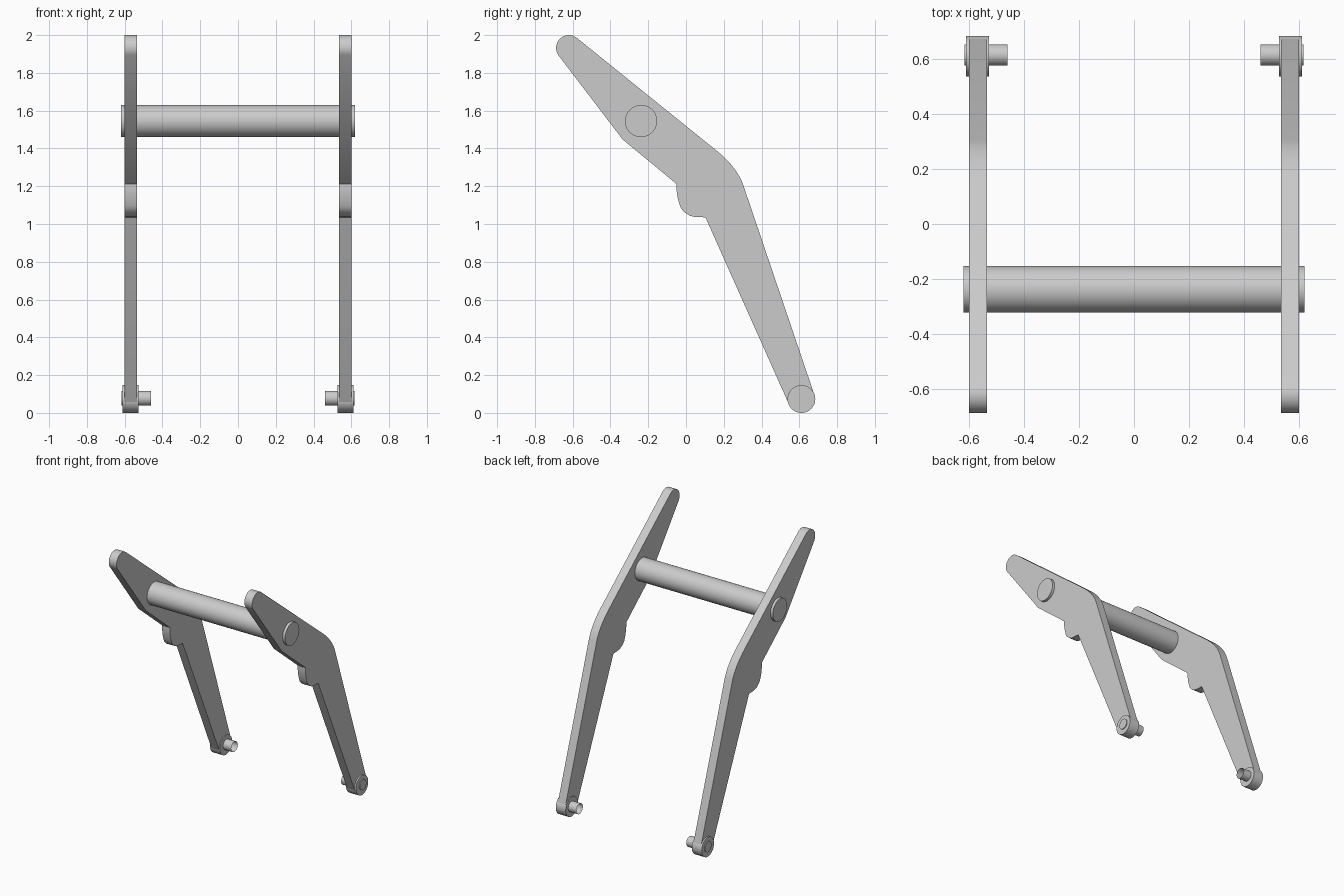
import bpy, bmesh
from math import cos, sin, radians, pi
from mathutils import Vector, Matrix

if "Cube" in bpy.data.objects:
    bpy.data.objects.remove(bpy.data.objects["Cube"])


def arc(cy, cz, r, a0, a1, n=14):
    angles = [radians(a0 + (a1 - a0) * i / n) for i in range(n + 1)]
    return [(cy + r * cos(a), cz + r * sin(a)) for a in angles]


def bezier(a, b, c, n=10):
    a, b, c = Vector(a), Vector(b), Vector(c)
    pts = []
    for i in range(n + 1):
        t = i / n
        pts.append(tuple(a * (1 - t) ** 2 + b * 2 * t * (1 - t) + c * t * t))
    return pts


def finish(bm, name):
    bmesh.ops.recalc_face_normals(bm, faces=bm.faces)
    mesh = bpy.data.meshes.new(name)
    bm.to_mesh(mesh)
    bm.free()
    ob = bpy.data.objects.new(name, mesh)
    bpy.context.collection.objects.link(ob)
    bpy.ops.object.select_all(action='DESELECT')
    ob.select_set(True)
    bpy.context.view_layer.objects.active = ob
    bpy.ops.object.shade_smooth_by_angle(angle=radians(30))
    return ob


def plate(name, outline, x0, x1):
    bm = bmesh.new()
    face = bm.faces.new([bm.verts.new((x0, y, z)) for y, z in outline])
    ext = bmesh.ops.extrude_face_region(bm, geom=[face], use_keep_orig=True)
    verts = [v for v in ext['geom'] if isinstance(v, bmesh.types.BMVert)]
    bmesh.ops.translate(bm, verts=verts, vec=(x1 - x0, 0, 0))
    return finish(bm, name)


def rod(name, x0, x1, y, z, r, open_inner=False):
    bm = bmesh.new()
    m = Matrix.Translation(((x0 + x1) / 2, y, z)) @ Matrix.Rotation(pi / 2, 4, 'Y')
    bmesh.ops.create_cone(bm, cap_ends=True, segments=48, radius1=r, radius2=r,
                          depth=abs(x1 - x0), matrix=m)
    bmesh.ops.recalc_face_normals(bm, faces=bm.faces)
    if open_inner:
        cap = min((f for f in bm.faces if len(f.verts) > 4),
                  key=lambda f: abs(f.calc_center_median().x))
        bmesh.ops.delete(bm, geom=[cap], context='FACES_ONLY')
    return finish(bm, name)


# Bent arm outline in (y, z): tip, lower edge with lobe, foot, rounded elbow
outline = arc(-0.62, 1.932, 0.068, 51, 213)
outline += [(-0.335, 1.447), (-0.05, 1.212)]
outline += bezier((-0.05, 1.18), (-0.045, 1.125), (-0.026, 1.083), 6)
outline += bezier((-0.018, 1.072), (0.01, 1.042), (0.045, 1.038), 6)
outline += [(0.103, 1.035)]
outline += arc(0.611, 0.074, 0.072, 204, 378)
outline += bezier((0.304, 1.204), (0.272, 1.299), (0.16, 1.39))

# Arm, foot boss and hollow pivot pin on each side
for side, s in (("left", -1), ("right", 1)):
    plate(f"{side}_arm", outline, s * 0.535, s * 0.6)
    rod(f"{side}_foot_boss", s * 0.528, s * 0.611, 0.611, 0.0735, 0.0735)
    rod(f"{side}_pivot_pin", s * 0.46, s * 0.617, 0.615, 0.077, 0.039, True)

# Cross tube joining the arms
rod("cross_tube", -0.62, 0.62, -0.238, 1.545, 0.085)
